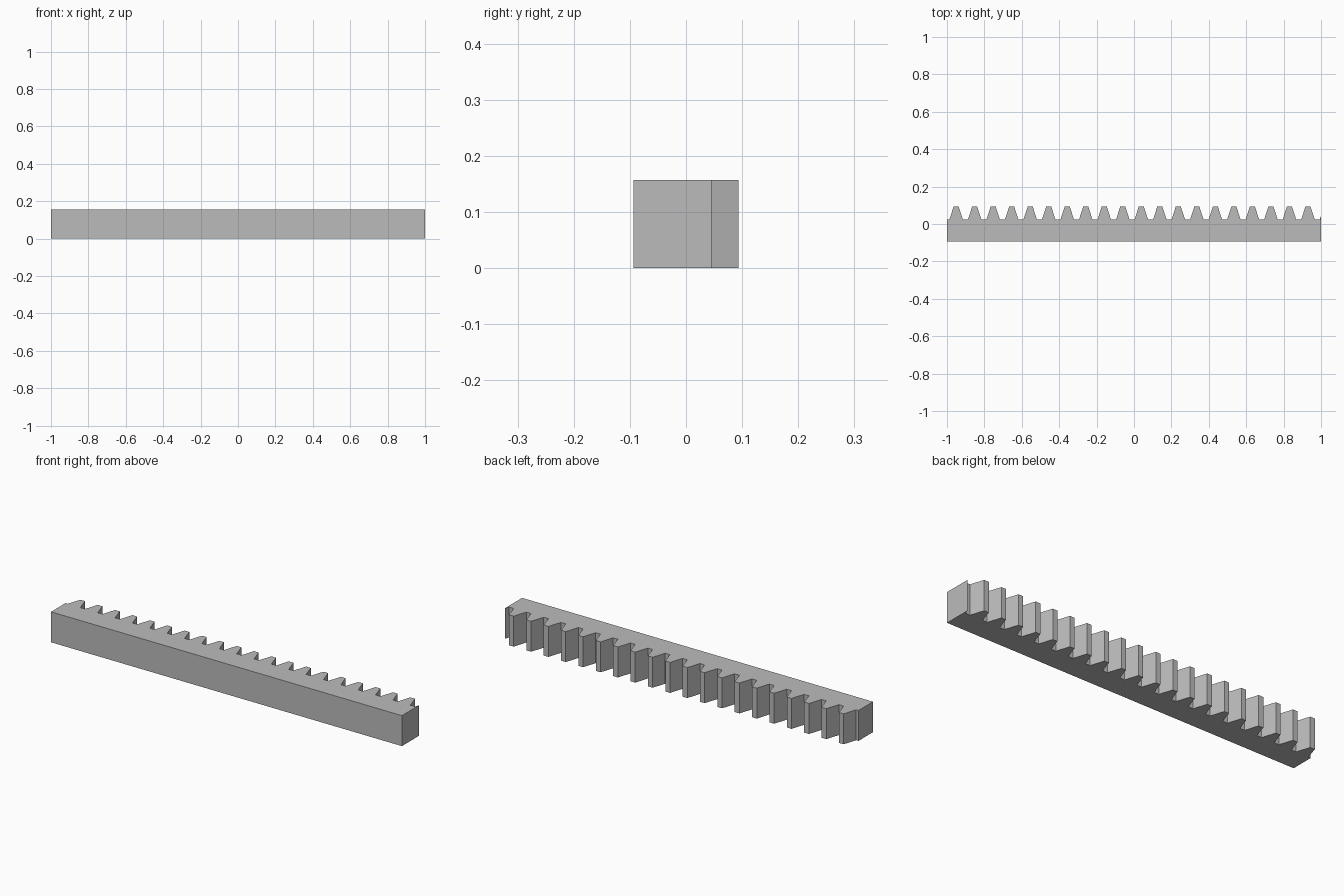
import bpy
import bmesh

cube = bpy.data.objects.get("Cube")
if cube:
    bpy.data.objects.remove(cube, do_unlink=True)

# Rack dimensions
HALF_LENGTH, HEIGHT = 1.0, 0.157
BACK, ROOT, TIP = -0.094, 0.0237, 0.094
PITCH, FIRST, TEETH = 0.099, -0.951, 20
BASE_HALF, TIP_HALF = 0.036, 0.0133

# Plain steel material
steel = bpy.data.materials.new("steel grey")
steel.use_nodes = True
colour = (0.5, 0.5, 0.5, 1.0)
steel.diffuse_color = colour
steel.node_tree.nodes["Principled BSDF"].inputs["Base Color"].default_value = colour

# Toothed outline, with the next tooth cut off by the left end
profile = [(HALF_LENGTH, BACK), (-HALF_LENGTH, BACK), (-HALF_LENGTH, ROOT)]
for i in range(TEETH):
    x = FIRST + i * PITCH
    profile += [(x - BASE_HALF, ROOT), (x - TIP_HALF, TIP),
                (x + TIP_HALF, TIP), (x + BASE_HALF, ROOT)]
cut_start = FIRST + TEETH * PITCH - BASE_HALF
slope = (TIP - ROOT) / (BASE_HALF - TIP_HALF)
profile += [(cut_start, ROOT),
            (HALF_LENGTH, ROOT + (HALF_LENGTH - cut_start) * slope)]

# Extrude the outline into the solid bar
bm = bmesh.new()
face = bm.faces.new([bm.verts.new((x, y, 0)) for x, y in profile])
result = bmesh.ops.extrude_face_region(bm, geom=[face], use_keep_orig=True)
top = [v for v in result["geom"] if isinstance(v, bmesh.types.BMVert)]
bmesh.ops.translate(bm, verts=top, vec=(0, 0, HEIGHT))
bmesh.ops.recalc_face_normals(bm, faces=bm.faces)
mesh = bpy.data.meshes.new("gear_rack")
bm.to_mesh(mesh)
bm.free()
mesh.materials.append(steel)
rack = bpy.data.objects.new("gear_rack", mesh)
bpy.context.collection.objects.link(rack)
